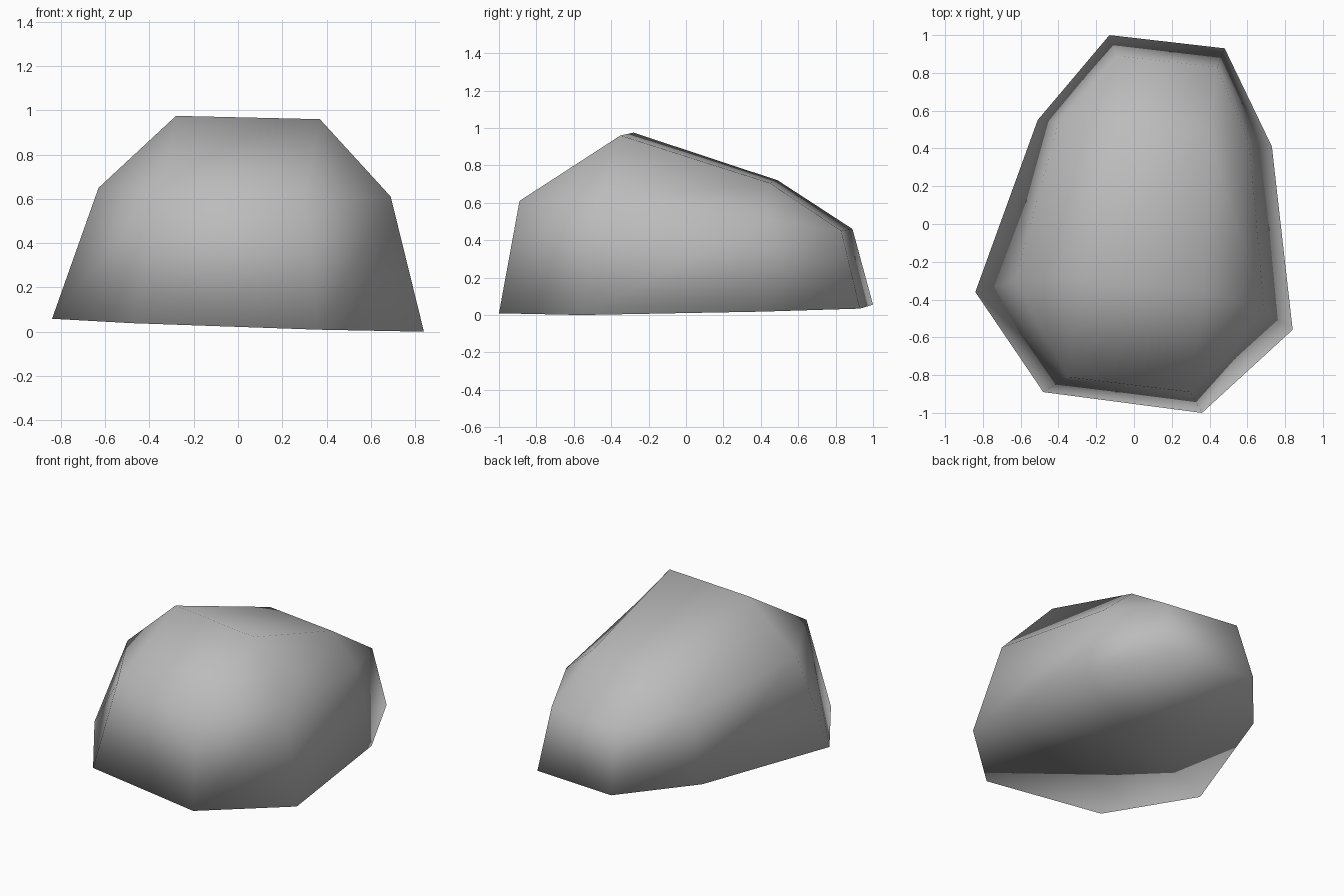
import bpy, bmesh
from mathutils import Vector

cube = bpy.data.objects.get("Cube")
if cube:
    bpy.data.objects.remove(cube, do_unlink=True)

# Stone material
stone = bpy.data.materials.new("stone_grey")
stone.use_nodes = True
colour = (0.5, 0.5, 0.5, 1)
stone.diffuse_color = colour
stone.node_tree.nodes["Principled BSDF"].inputs["Base Color"].default_value = colour


def ground(x, y):
    """Slightly tilted underside."""
    return (x, y, 0.036 - 0.033 * x + 0.015 * y)


# Outlines run anticlockwise, starting at the front left corner of the stone
base_outline = [(-0.48, -0.89), (0.36, -1.0), (0.84, -0.56), (0.73, 0.41),
                (0.48, 0.93), (-0.13, 1.0), (-0.51, 0.55), (-0.84, -0.36)]
shoulder_outline = [(-0.35, -0.81, 0.63), (0.30, -0.89, 0.61),
                    (0.69, -0.46, 0.61), (0.61, 0.43, 0.515),
                    (0.44, 0.83, 0.45), (-0.09, 0.89, 0.46),
                    (-0.40, 0.54, 0.53), (-0.63, -0.30, 0.65)]
crown_outline = [(-0.28, -0.28, 0.975), (0.37, -0.35, 0.96),
                 (0.395, 0.45, 0.705), (-0.10, 0.49, 0.72)]

bm = bmesh.new()
base = [bm.verts.new(ground(*p)) for p in base_outline]
shoulder = [bm.verts.new(p) for p in shoulder_outline]
crown = [bm.verts.new(p) for p in crown_outline]
centre = bm.verts.new(ground(0, 0))

# Walls and underside
for i in range(8):
    j = (i + 1) % 8
    bm.faces.new((base[i], base[j], shoulder[j], shoulder[i]))
    bm.faces.new((base[j], base[i], centre))

# Sloping facets and corner triangles up to the crown
for k in range(4):
    a, b, c = (shoulder[(2 * k + n) % 8] for n in range(3))
    nxt = crown[(k + 1) % 4]
    bm.faces.new((a, b, nxt, crown[k]))
    bm.faces.new((b, c, nxt))
bm.faces.new(crown)

bmesh.ops.recalc_face_normals(bm, faces=bm.faces)
for face in bm.faces:
    face.smooth = True

mesh = bpy.data.meshes.new("boulder")
bm.to_mesh(mesh)
bm.free()
mesh.materials.append(stone)
boulder = bpy.data.objects.new("boulder", mesh)
bpy.context.collection.objects.link(boulder)
